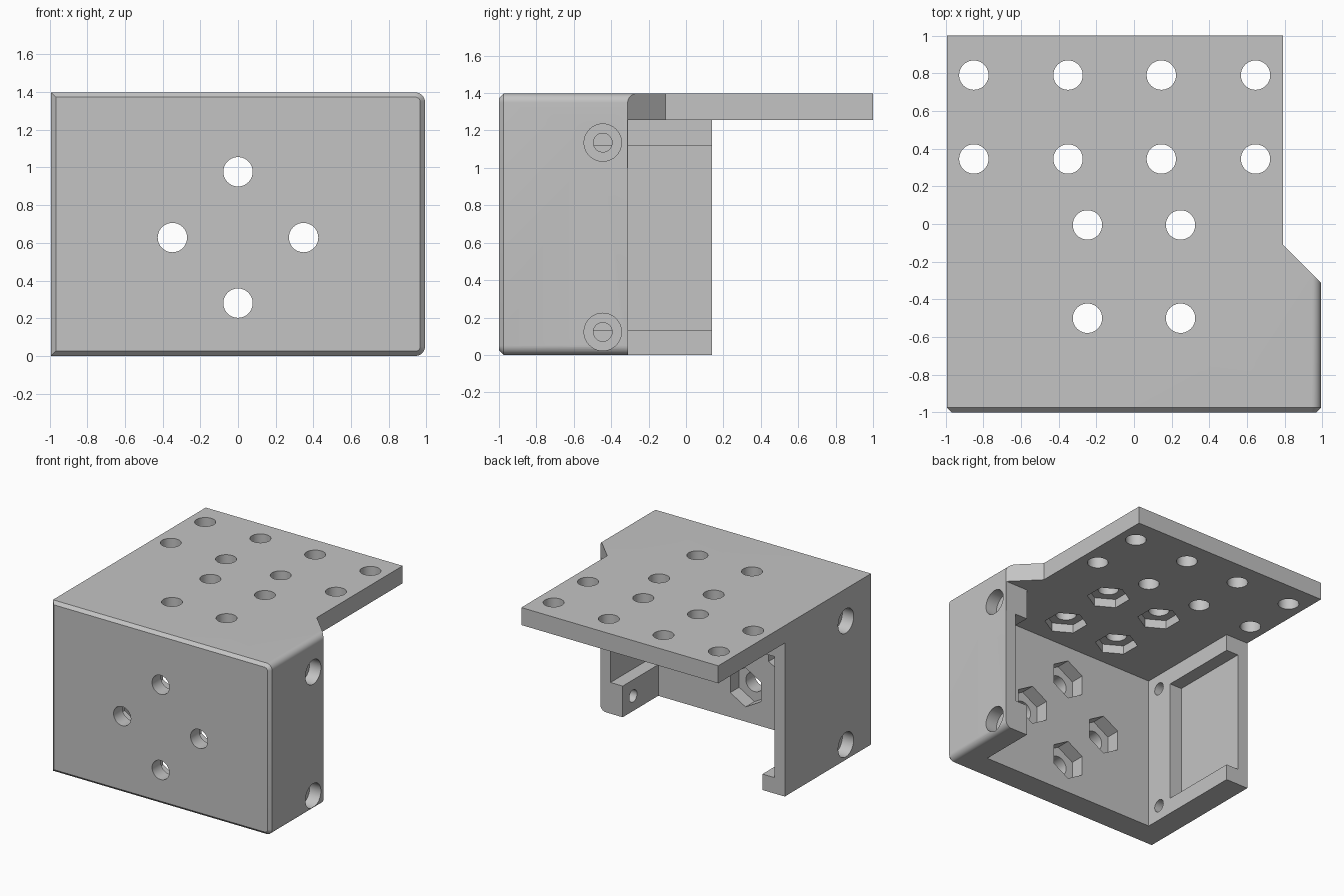
import bpy, bmesh, math
from mathutils import Matrix, Vector

if "Cube" in bpy.data.objects:
    bpy.data.objects.remove(bpy.data.objects["Cube"])

W, H = 0.992, 1.398          # half width, height
PLATE = 1.255                # underside of the top plate
INNER, FRONT = 0.79, -0.77   # inner faces of side walls and front wall

grey = bpy.data.materials.new("plain grey")
grey.use_nodes = True
colour = (0.55, 0.55, 0.55, 1)
grey.diffuse_color = colour
grey.node_tree.nodes["Principled BSDF"].inputs["Base Color"].default_value = colour


def make_object(name, bm):
    bmesh.ops.recalc_face_normals(bm, faces=bm.faces)
    mesh = bpy.data.meshes.new(name)
    bm.to_mesh(mesh)
    bm.free()
    mesh.materials.append(grey)
    obj = bpy.data.objects.new(name, mesh)
    bpy.context.collection.objects.link(obj)
    return obj


def loft(name, loops):
    """Solid skinned through matching closed loops."""
    bm = bmesh.new()
    rings = [[bm.verts.new(p) for p in loop] for loop in loops]
    n = len(rings[0])
    for a, b in zip(rings, rings[1:]):
        for i in range(n):
            j = (i + 1) % n
            bm.faces.new((a[i], a[j], b[j], b[i]))
    bm.faces.new(rings[0])
    bm.faces.new(rings[-1])
    return make_object(name, bm)


def prism(name, points, z0, z1):
    return loft(name, [[(x, y, z) for x, y in points] for z in (z0, z1)])


def box(name, x0, x1, y0, y1, z0, z1):
    return prism(name, [(x0, y0), (x1, y0), (x1, y1), (x0, y1)], z0, z1)


def rod(name, start, end, radius, sides=40, turn=0):
    """Round or six-sided rod between two points."""
    start, end = Vector(start), Vector(end)
    axis = end - start
    bm = bmesh.new()
    spin = axis.to_track_quat("Z", "Y").to_matrix().to_4x4()
    matrix = Matrix.Translation((start + end) / 2) @ spin @ Matrix.Rotation(turn, 4, "Z")
    bmesh.ops.create_cone(bm, cap_ends=True, segments=sides, radius1=radius,
                          radius2=radius, depth=axis.length, matrix=matrix)
    return make_object(name, bm)


def section(y, inset):
    """Body outline with rounded corners on the +x side only."""
    r, x, lo, hi = 0.05 - inset, W - inset, inset, H - inset
    pts = [(-x, hi), (-x, lo)]
    for cz, first in ((lo + r, -90), (hi - r, 0)):
        for k in range(9):
            a = math.radians(first + 90 * k / 8)
            pts.append((x - r + r * math.cos(a), cz + r * math.sin(a)))
    return [(px, y, pz) for px, pz in pts]


# Solid body with a chamfered front rim
bracket = loft("mounting_bracket", [section(-1, 0.025), section(-0.975, 0), section(1, 0)])

# Space under the plate and between the walls, then the notched plate corner
cutters = [
    prism("cavity_cutter", [(-INNER, FRONT), (INNER, FRONT), (INNER, -0.31), (2, -0.31),
                            (2, 2), (-2, 2), (-2, 0.14), (-INNER, 0.14)], -1, PLATE),
    prism("notch_cutter", [(INNER, 2), (INNER, -0.11), (1.19, -0.51), (2, 2)], 1, 2),
    box("left_recess_cutter", -0.9, -0.5, -0.52, 1, 0.13, 1.12),
    box("right_recess_cutter", 0.5, 0.9, FRONT, 1, 0.255, 1.005),
]

# Plate holes; the front four have hexagonal nut pockets below
HOLE, NUT = 0.078, 0.16
for x in (-0.85, -0.35, 0.145, 0.645):
    for y in (0.345, 0.79):
        cutters.append(rod("plate_hole_cutter", (x, y, 1), (x, y, 2), HOLE))
for x in (-0.247, 0.247):
    for y in (-0.5, -0.005):
        cutters.append(rod("plate_hole_cutter", (x, y, 1.1), (x, y, 2), HOLE))
        cutters.append(rod("plate_nut_cutter", (x, y, 1.15), (x, y, PLATE + 0.07), NUT, 6))

# Front wall holes with nut pockets behind
for x, z in ((0, 0.977), (0, 0.28), (-0.348, 0.628), (0.348, 0.628)):
    cutters.append(rod("front_hole_cutter", (x, -1.2, z), (x, -0.6, z), HOLE))
    cutters.append(rod("front_nut_cutter", (x, -0.65, z), (x, FRONT - 0.115, z), NUT, 6))

# Counterbored screw holes through both side walls
for side, y in ((1, -0.445), (-1, -0.65)):
    for z in (0.123, 1.135):
        cutters.append(rod("side_hole_cutter", (side * 0.7, y, z), (side * 1.2, y, z), 0.05))
        cutters.append(rod("counterbore_cutter", (side * 0.89, y, z), (side * 1.2, y, z), 0.1))

# Apply the cuts and remove the cutters
bpy.ops.object.select_all(action="DESELECT")
bpy.context.view_layer.objects.active = bracket
bracket.select_set(True)
for cutter in cutters:
    cutter.hide_render = True
    cut = bracket.modifiers.new("cut", "BOOLEAN")
    cut.operation, cut.solver, cut.object = "DIFFERENCE", "EXACT", cutter
    bpy.ops.object.modifier_apply(modifier=cut.name)
    bpy.data.objects.remove(cutter)

bpy.ops.object.shade_smooth_by_angle(angle=math.radians(30))
